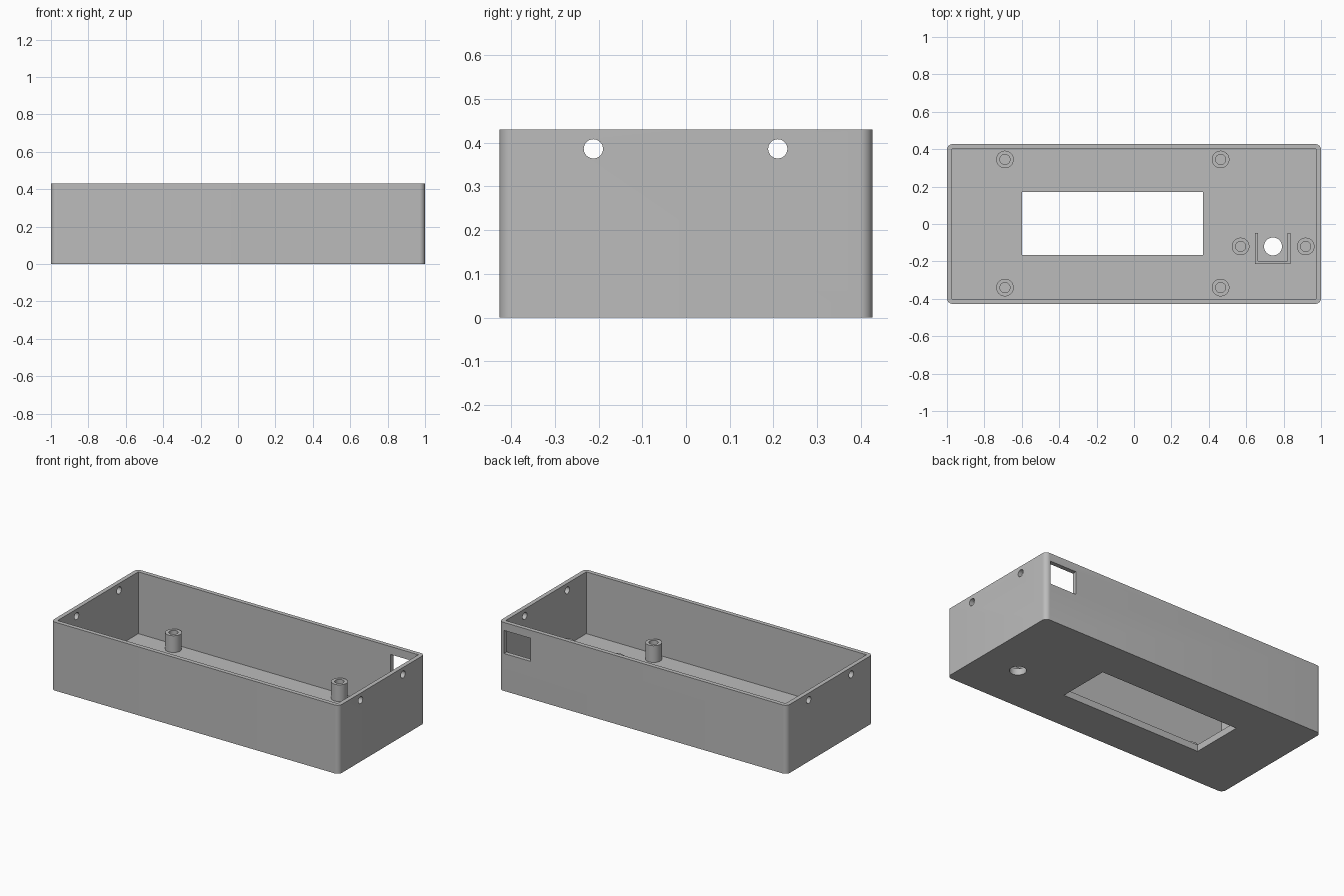
import bpy
import bmesh
from math import pi, radians
from mathutils import Matrix, Vector

cube = bpy.data.objects.get("Cube")
if cube:
    bpy.data.objects.remove(cube, do_unlink=True)

HX, HY, H = 1.0, 0.427, 0.43      # half length, half depth, height
WALL, FLOOR = 0.027, 0.042

grey = bpy.data.materials.new("plain_grey")
grey.use_nodes = True
color = (0.5, 0.5, 0.5, 1)
grey.diffuse_color = color
grey.node_tree.nodes["Principled BSDF"].inputs["Base Color"].default_value = color


def finish(name, bm):
    bmesh.ops.recalc_face_normals(bm, faces=bm.faces)
    mesh = bpy.data.meshes.new(name)
    bm.to_mesh(mesh)
    bm.free()
    mesh.materials.append(grey)
    obj = bpy.data.objects.new(name, mesh)
    bpy.context.collection.objects.link(obj)
    return obj


def activate(obj):
    bpy.ops.object.select_all(action='DESELECT')
    obj.select_set(True)
    bpy.context.view_layer.objects.active = obj


def smooth(obj):
    activate(obj)
    bpy.ops.object.shade_smooth_by_angle(angle=radians(35))


def box(name, lo, hi, corner=0):
    lo, hi = Vector(lo), Vector(hi)
    bm = bmesh.new()
    bmesh.ops.create_cube(bm, size=1)
    bmesh.ops.scale(bm, vec=hi - lo, verts=bm.verts)
    bmesh.ops.translate(bm, vec=(lo + hi) / 2, verts=bm.verts)
    if corner:
        upright = [e for e in bm.edges
                   if abs(e.verts[0].co.z - e.verts[1].co.z) > 0.1]
        bmesh.ops.bevel(bm, geom=upright, offset=corner, segments=8,
                        profile=0.5, affect='EDGES')
    return finish(name, bm)


def rod(name, center, radius, length, along_x=False):
    turn = Matrix.Rotation(pi / 2, 4, 'Y') if along_x else Matrix()
    bm = bmesh.new()
    bmesh.ops.create_cone(bm, cap_ends=True, segments=32, radius1=radius,
                          radius2=radius, depth=length,
                          matrix=Matrix.Translation(center) @ turn)
    return finish(name, bm)


def cut(target, cutter):
    mod = target.modifiers.new("cut", 'BOOLEAN')
    mod.operation = 'DIFFERENCE'
    mod.solver = 'EXACT'
    mod.object = cutter
    activate(target)
    bpy.ops.object.modifier_apply(modifier=mod.name)
    bpy.data.objects.remove(cutter, do_unlink=True)


def standoff(name, x, y, top):
    # Hollow screw post turned from its wall section
    outer, inner, base = 0.047, 0.027, FLOOR - 0.002
    bm = bmesh.new()
    section = [bm.verts.new((r, 0, z)) for r, z in
               ((inner, base), (inner, top), (outer, top), (outer, base))]
    edges = [bm.edges.new((section[i], section[(i + 1) % 4])) for i in range(4)]
    bmesh.ops.spin(bm, geom=section + edges, cent=(0, 0, 0), axis=(0, 0, 1),
                   angle=2 * pi, steps=32)
    bmesh.ops.remove_doubles(bm, verts=bm.verts, dist=0.0001)
    bmesh.ops.translate(bm, vec=(x, y, 0), verts=bm.verts)
    smooth(finish(name, bm))


# Open tray with rounded upright corners and a square-cornered cavity
case = box("enclosure_shell", (-HX, -HY, 0), (HX, HY, H), corner=0.03)
cut(case, box("cavity", (WALL - HX, WALL - HY, FLOOR),
              (HX - WALL, HY - WALL, H + 0.1)))

# Display window and button hole in the floor
cut(case, box("display_window", (-0.6, -0.165, -0.1), (0.37, 0.17, 0.1)))
cut(case, rod("button_hole", (0.743, -0.12, 0.02), 0.048, 0.2))

# Connector opening in the back wall
cut(case, box("connector_opening", (0.78, 0.35, 0.235), (0.965, 0.5, 0.38)))

# Screw holes through both end walls
for y in (-0.212, 0.21):
    for x in (-HX, HX):
        cut(case, rod("screw_hole", (x, y, 0.386), 0.022, 0.2, along_x=True))
smooth(case)

# Display standoffs and shorter button board standoffs
for x in (-0.69, 0.463):
    for y in (-0.34, 0.345):
        standoff("display_standoff", x, y, 0.147)
for x in (0.57, 0.918):
    standoff("button_standoff", x, -0.12, 0.113)

# U-shaped guide around the button hole
LEFT, RIGHT, NEAR, FAR, T, TOP = 0.648, 0.838, -0.213, -0.048, 0.016, 0.08
BASE = FLOOR - 0.002
box("guide_side_right", (LEFT, NEAR + T, BASE), (LEFT + T, FAR, TOP))
box("guide_side_left", (RIGHT - T, NEAR + T, BASE), (RIGHT, FAR, TOP))
box("guide_front", (LEFT, NEAR, BASE), (RIGHT, NEAR + T, TOP))
